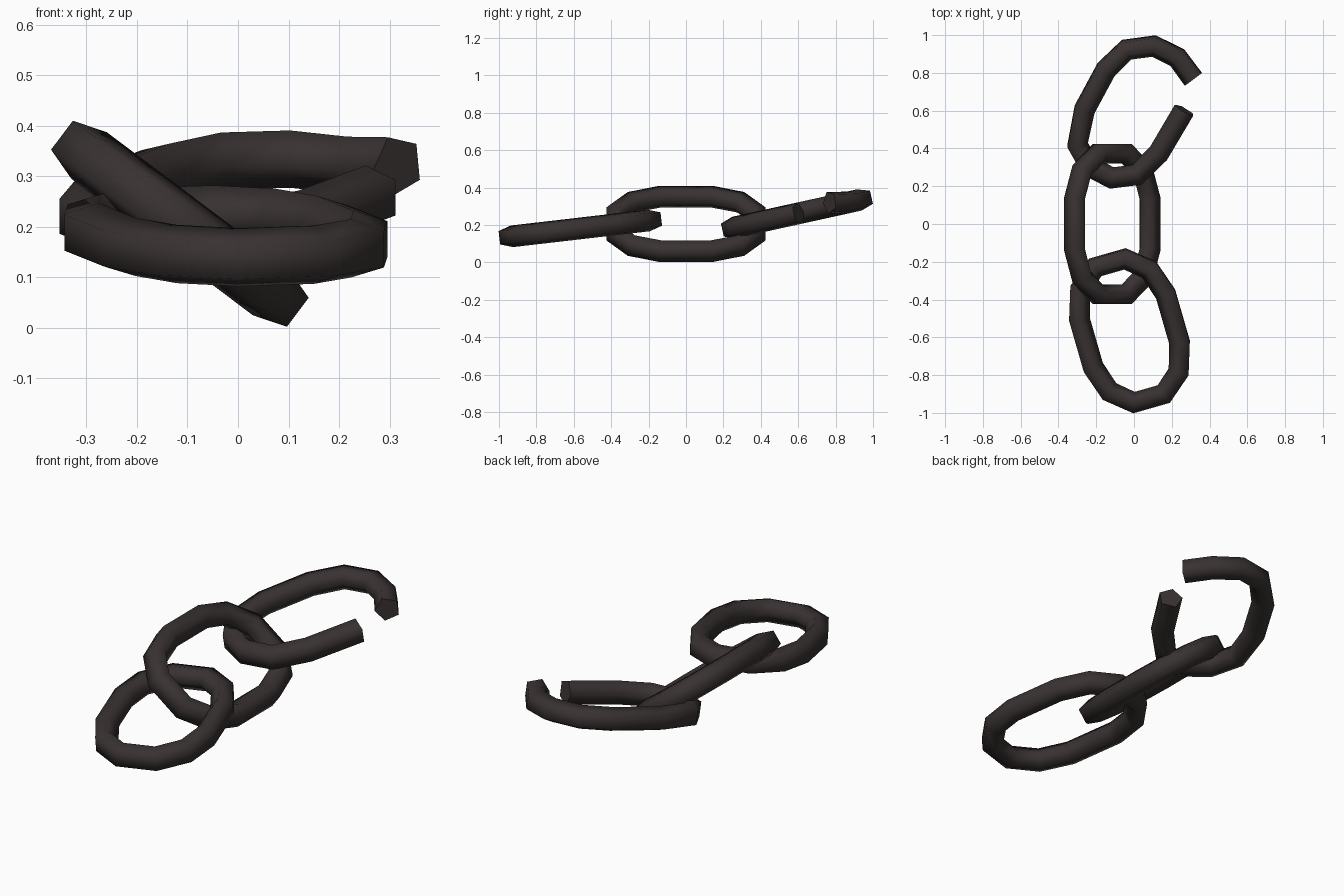
import bpy, bmesh, math
from mathutils import Vector, Matrix

if "Cube" in bpy.data.objects:
    bpy.data.objects.remove(bpy.data.objects["Cube"])

R = 0.061      # tube radius
SIDES = 5      # pentagonal section, flat side facing outward

iron = bpy.data.materials.new("dark iron")
iron.diffuse_color = (0.040, 0.031, 0.031, 1)
iron.use_nodes = True
iron.node_tree.nodes["Principled BSDF"].inputs["Base Color"].default_value = iron.diffuse_color


def tube(name, path, normal, closed):
    """Sweep a pentagon along a planar path (clockwise seen against the normal)."""
    pts = [Vector(p) for p in path]
    n = normal.normalized()
    count = len(pts)
    middle = sum(pts, Vector()) / count
    bm = bmesh.new()
    rings = []
    for i, p in enumerate(pts):
        if closed or 0 < i < count - 1:
            a = (p - pts[i - 1]).normalized()
            b = (pts[(i + 1) % count] - p).normalized()
            t = (a + b).normalized()
        else:
            t = (pts[1] - p if i == 0 else p - pts[i - 1]).normalized()
        out = t.cross(n).normalized()
        if out.dot(p - middle) < 0:
            out = -out
        up = out.cross(t).normalized()
        ring = []
        for k in range(SIDES):
            ang = 2 * math.pi * (k + 0.5) / SIDES
            ring.append(bm.verts.new(p + R * (out * math.cos(ang) + up * math.sin(ang))))
        rings.append(ring)
    for i in range(count if closed else count - 1):
        r0, r1 = rings[i], rings[(i + 1) % count]
        for k in range(SIDES):
            m = (k + 1) % SIDES
            bm.faces.new((r0[k], r0[m], r1[m], r1[k])).smooth = True
    if not closed:
        for r in (rings[0], rings[-1]):
            cap = bm.faces.new(r)
            cap.smooth = False
            for e in cap.edges:
                e.smooth = False
    bmesh.ops.recalc_face_normals(bm, faces=bm.faces)
    mesh = bpy.data.meshes.new(name)
    bm.to_mesh(mesh)
    bm.free()
    mesh.materials.append(iron)
    obj = bpy.data.objects.new(name, mesh)
    bpy.context.collection.objects.link(obj)
    return obj


# closed link outline: one quarter mirrored to twelve points
quarter = [(0.243, 0.134), (0.195, 0.284), (0.084, 0.378)]
half = quarter + [(-x, y) for x, y in reversed(quarter)]
outline = half + [(-x, -y) for x, y in half]


def closed_link(name, matrix):
    path = [matrix @ Vector((x, y, 0)) for x, y in outline]
    return tube(name, path, matrix.to_3x3() @ Vector((0, 0, 1)), True)


# middle link leans sideways
closed_link("middle_link",
            Matrix.Translation((-0.115, 0, 0.206)) @ Matrix.Rotation(math.radians(36.9), 4, 'Y'))

# front link lies nearly flat, turned and tipped down to the front
closed_link("front_link",
            Matrix.Translation((-0.024, -0.565, 0.182))
            @ Matrix.Rotation(math.radians(6.6), 4, 'X')
            @ Matrix.Rotation(math.radians(16), 4, 'Z'))

# broken link, bent open with a gap on its right side
slope = 0.22
broken = [(0.317, 0.768), (0.232, 0.882), (0.106, 0.944), (-0.042, 0.924),
          (-0.153, 0.816), (-0.267, 0.605), (-0.304, 0.420), (-0.235, 0.302),
          (-0.119, 0.242), (0.018, 0.259), (0.135, 0.375), (0.269, 0.602)]
path = [(x, y, 0.26 + slope * (y - 0.59)) for x, y in broken]
path[0] = (*broken[0], 0.322)   # end sprung slightly upward
tube("broken_link", path, Vector((0, -slope, 1)), False)
